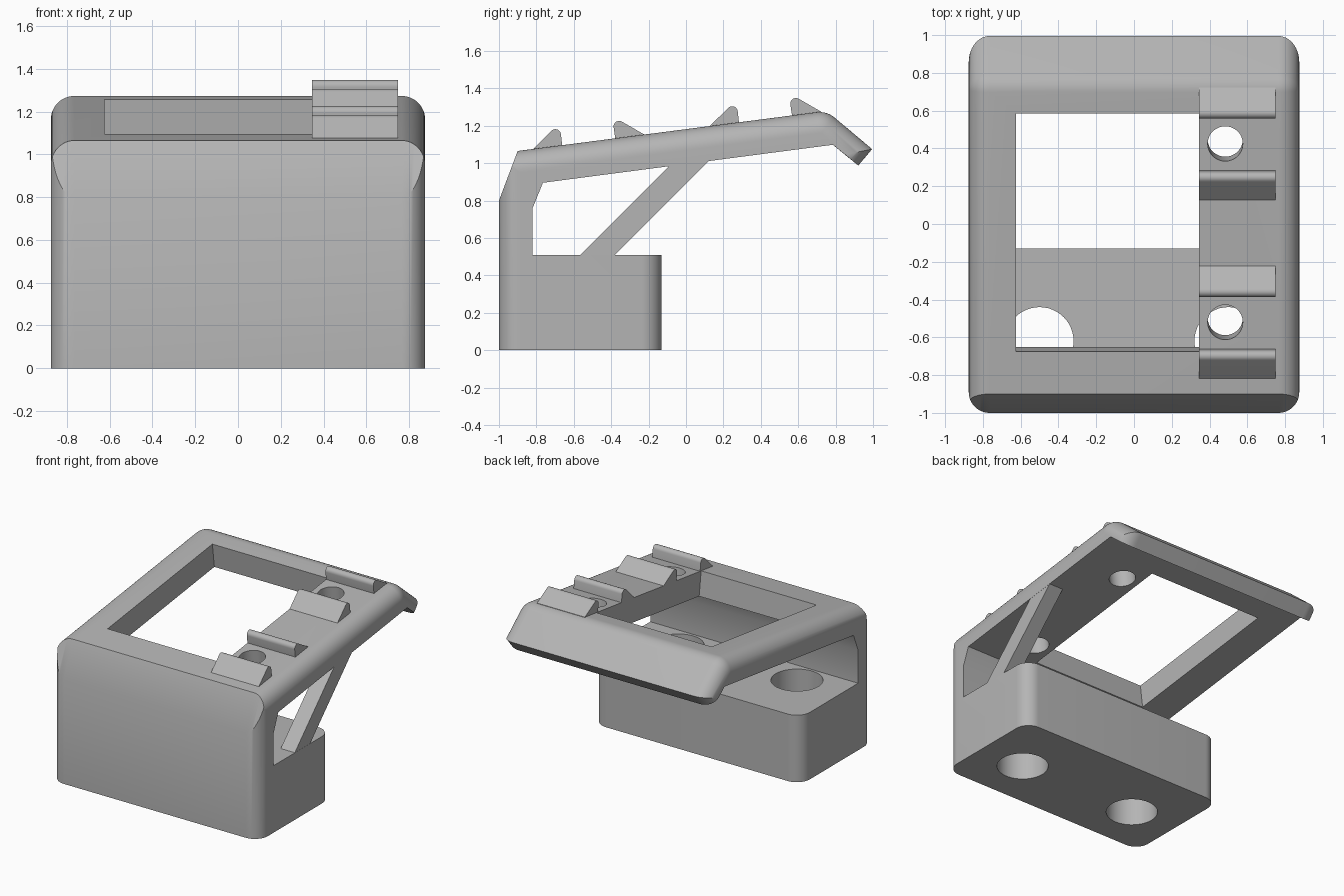
import bpy, bmesh, math
from mathutils import Vector, Matrix

if "Cube" in bpy.data.objects:
    bpy.data.objects.remove(bpy.data.objects["Cube"], do_unlink=True)

grey = bpy.data.materials.new("plain grey")
grey.use_nodes = True
COLOUR = (0.46, 0.46, 0.46, 1)
grey.diffuse_color = COLOUR
grey.node_tree.nodes["Principled BSDF"].inputs["Base Color"].default_value = COLOUR

HALF, FILLET, BEND = 0.875, 0.11, 0.125
SLOPE = math.atan(0.1296)
LIP = math.radians(40)
# Frame lying on the sloped top: x across, y up the slope, z normal to it
ON_TOP = Matrix.Translation((0, -0.9, 1.065)) @ Matrix.Rotation(SLOPE, 4, 'X')


def loft(name, rings, matrix=Matrix()):
    """Join equal-length rings of points and cap both ends."""
    bm = bmesh.new()
    vs = [[bm.verts.new(matrix @ Vector(p)) for p in ring] for ring in rings]
    n = len(vs[0])
    for a, b in zip(vs, vs[1:]):
        for i in range(n):
            j = (i + 1) % n
            bm.faces.new((a[i], a[j], b[j], b[i]))
    bm.faces.new(vs[0])
    bm.faces.new(vs[-1])
    bmesh.ops.recalc_face_normals(bm, faces=bm.faces)
    mesh = bpy.data.meshes.new(name)
    bm.to_mesh(mesh)
    bm.free()
    mesh.materials.append(grey)
    ob = bpy.data.objects.new(name, mesh)
    bpy.context.collection.objects.link(ob)
    return ob


def extrude_x(name, profile, x0, x1, matrix=Matrix()):
    return loft(name, [[(x, y, z) for y, z in profile] for x in (x0, x1)], matrix)


def cylinder(name, x, y, radius, z0, z1, matrix=Matrix()):
    angles = [math.tau * i / 48 for i in range(48)]
    return loft(name, [[(x + radius * math.cos(a), y + radius * math.sin(a), z)
                        for a in angles] for z in (z0, z1)], matrix)


def activate(ob):
    bpy.ops.object.select_all(action='DESELECT')
    ob.select_set(True)
    bpy.context.view_layer.objects.active = ob


def smooth(ob):
    activate(ob)
    bpy.ops.object.shade_smooth_by_angle(angle=math.radians(30))


def body_profile(d):
    """Side profile with its outer faces drawn in by d."""
    start = Vector((-0.9, 1.065))
    chamfer = Vector((-0.1, -0.265)).normalized()
    up1 = Vector((-math.sin(SLOPE), math.cos(SLOPE)))
    up2 = Vector((math.sin(LIP), math.cos(LIP)))
    along1 = Vector((math.cos(SLOPE), math.sin(SLOPE)))
    along2 = Vector((math.cos(LIP), -math.sin(LIP)))
    # Front wall, chamfer, and start of the sloped top
    low = Vector((d - 1, 0.8 + 2.65 * d))
    top = start + chamfer * (d / -chamfer.dot(up1))
    if low.y > top.y - 0.004:
        top = Vector((d - 1, 1.065 + 0.1296 * (d - 0.1) - d / math.cos(SLOPE)))
        low = top - Vector((0, 0.004))
    # Rounded bend into the drooping lip
    corner = Vector((0.752, 1.279))
    centre = corner - along1 * BEND * math.tan((SLOPE + LIP) / 2) - up1 * BEND
    bend = []
    for i in range(9):
        a = -SLOPE + (SLOPE + LIP) * i / 8
        bend.append(centre + (BEND - d) * Vector((math.sin(a), math.cos(a))))
    tip = Vector((0.995, 1.075)) - along2 * d * 0.8
    back = -0.13 - d
    return [(d - 1, 0), low, top, *bend, tip - up2 * d, tip - up2 * 0.115,
            (0.785, 1.098), (-0.765, 0.895), (-0.82, 0.76), (-0.82, 0.51),
            (back, 0.51), (back, 0)]


# Body: base block, front wall, sloped top and lip, with filleted sides
steps = [math.pi / 2 * i / 12 for i in range(13)]
stations = [(HALF - FILLET + FILLET * math.sin(t), FILLET * (1 - math.cos(t)))
            for t in steps]
stations = [(-x, d) for x, d in reversed(stations)] + stations
body = loft("stand_body", [[(x, p[0], p[1]) for p in body_profile(d)]
                           for x, d in stations])

# Openings: window, two screw holes in the top, two holes in the base
HOLES = (0.383, 1.336)
cutters = [extrude_x("window_cutter", [(0.227, -0.25), (1.497, -0.25), (1.497, 0.1), (0.227, 0.1)],
                     -0.625, 0.345, ON_TOP)]
for s in HOLES:
    cutters.append(cylinder("screw_hole_cutter", 0.483, s, 0.093, -0.25, 0.1, ON_TOP))
for side in (-1, 1):
    cutters.append(cylinder("base_hole_cutter", 0.5 * side, -0.62, 0.18, -0.1, 0.6))
for cutter in cutters:
    cutter.hide_render = True
    mod = body.modifiers.new("cut", 'BOOLEAN')
    mod.operation = 'DIFFERENCE'
    mod.solver = 'EXACT'
    mod.object = cutter
    activate(body)
    bpy.ops.object.modifier_apply(modifier=mod.name)
    bpy.data.objects.remove(cutter, do_unlink=True)
smooth(body)

# Diagonal strut on the left side
extrude_x("side_strut", [(-0.585, 0.49), (-0.4, 0.49), (0.14, 1.03), (-0.07, 1.005)],
          0.755, 0.874)

# Rail teeth: mirrored pairs facing each screw hole, with rounded tips
tip_y, tip_z, tip_r = 0.172, 0.06, 0.03
for s in HOLES:
    for side in (-1, 1):
        tooth = [(0.143, -0.02), (0.143, 0)]
        for i in range(9):
            a = math.radians(180 - 135 * i / 8)
            tooth.append((tip_y + tip_r * math.cos(a), tip_z + tip_r * math.sin(a)))
        tooth += [(0.3, 0), (0.3, -0.02)]
        smooth(extrude_x("rail_tooth", [(s + side * y, z) for y, z in tooth],
                         0.345, 0.748, ON_TOP))
